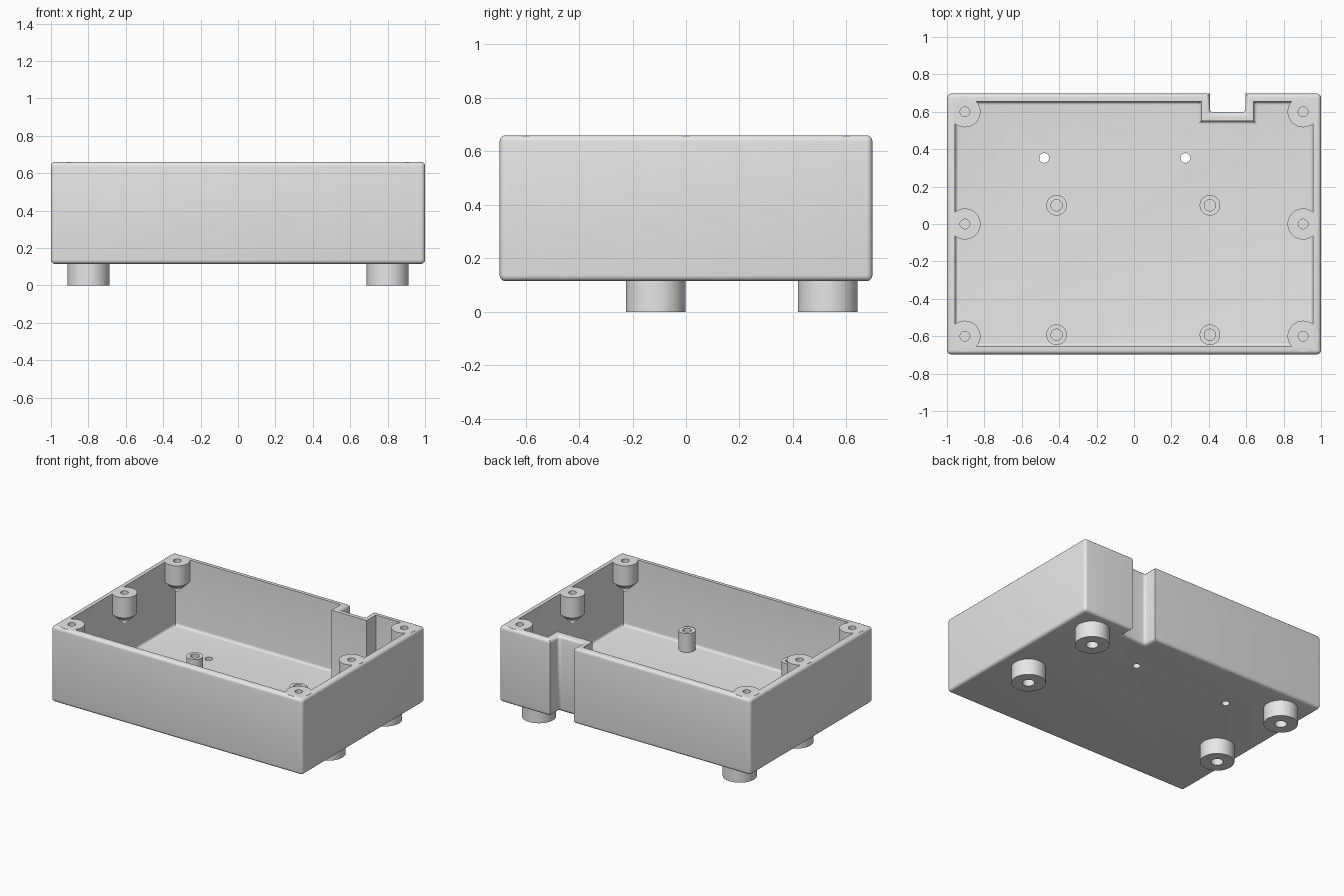
import bpy
import bmesh
import math
from mathutils import Vector

if "Cube" in bpy.data.objects:
    bpy.data.objects.remove(bpy.data.objects["Cube"])

grey = bpy.data.materials.new("light grey plastic")
grey.use_nodes = True
grey.diffuse_color = (0.8, 0.8, 0.8, 1)
grey.node_tree.nodes["Principled BSDF"].inputs["Base Color"].default_value = (0.8, 0.8, 0.8, 1)

BOTTOM, TOP, FLOOR = 0.115, 0.66, 0.16


def finish(bm, name):
    bmesh.ops.recalc_face_normals(bm, faces=bm.faces)
    mesh = bpy.data.meshes.new(name)
    bm.to_mesh(mesh)
    bm.free()
    mesh.materials.append(grey)
    obj = bpy.data.objects.new(name, mesh)
    bpy.context.collection.objects.link(obj)
    return obj


def activate(obj):
    bpy.ops.object.select_all(action='DESELECT')
    obj.select_set(True)
    bpy.context.view_layer.objects.active = obj


def smooth(obj):
    activate(obj)
    bpy.ops.object.shade_smooth_by_angle(angle=math.radians(35))


def notched_prism(name, hx, hy, x0, x1, notch_y, z0, z1, rounded, radius):
    """Rectangle with a notch in its back side, extruded upward and rounded."""
    outline = [(-hx, -hy), (hx, -hy), (hx, hy), (x1, hy),
               (x1, notch_y), (x0, notch_y), (x0, hy), (-hx, hy)]
    bm = bmesh.new()
    base = bm.faces.new([bm.verts.new((x, y, z0)) for x, y in outline])
    ext = bmesh.ops.extrude_face_region(bm, geom=[base])
    for v in ext["geom"]:
        if isinstance(v, bmesh.types.BMVert):
            v.co.z = z1
    bmesh.ops.recalc_face_normals(bm, faces=bm.faces)
    edges = [e for e in bm.edges if rounded(e.verts[0].co, e.verts[1].co)]
    bmesh.ops.bevel(bm, geom=edges, offset=radius, segments=5,
                    profile=0.5, affect='EDGES')
    return finish(bm, name)


def lathe(name, profile, x, y):
    """Spin a closed (radius, height) profile about a vertical axis."""
    bm = bmesh.new()
    verts = [bm.verts.new((r, 0, z)) for r, z in profile]
    edges = [bm.edges.new(pair) for pair in zip(verts, verts[1:])]
    bmesh.ops.spin(bm, geom=verts + edges, cent=(0, 0, 0), axis=(0, 0, 1),
                   angle=math.tau, steps=48, use_merge=True)
    bmesh.ops.remove_doubles(bm, verts=bm.verts, dist=1e-5)
    bmesh.ops.translate(bm, verts=bm.verts, vec=Vector((x, y, 0)))
    return finish(bm, name)


def cut(target, cutter):
    cutter.hide_render = True
    mod = target.modifiers.new("cut", 'BOOLEAN')
    mod.operation = 'DIFFERENCE'
    mod.solver = 'EXACT'
    mod.object = cutter
    activate(target)
    bpy.ops.object.modifier_apply(modifier=mod.name)
    bpy.data.objects.remove(cutter)


# Outer shell: every edge rounded except the two upright notch mouth edges
HY = 0.697


def shell_edge(a, b):
    upright = abs(a.z - b.z) > 0.1
    return not (upright and a.y > HY - 0.01 and 0 < a.x < 0.9)


tray = notched_prism("tray_shell", 1.0, HY, 0.405, 0.595, 0.595,
                     BOTTOM, TOP, shell_edge, 0.022)

# Cavity: only the floor edges are rounded
cavity = notched_prism("cavity_cutter", 0.957, 0.655, 0.36, 0.64, 0.55, FLOOR, 0.8,
                       lambda a, b: max(a.z, b.z) < FLOOR + 0.01, 0.02)
cut(tray, cavity)

# Two through holes in the floor
for hole_x in (-0.48, 0.275):
    cut(tray, lathe("hole_cutter", [(0, 0.05), (0.026, 0.05), (0.026, 0.25), (0, 0.25)],
                    hole_x, 0.353))
smooth(tray)

# Lid screw bosses with conical undersides
boss = [(0, TOP - 0.13), (0.026, TOP - 0.13), (0.026, TOP), (0.083, TOP),
        (0.083, TOP - 0.145), (0, TOP - 0.228)]
# Board standoffs on the floor
standoff = [(0, FLOOR + 0.01), (0.03, FLOOR + 0.01), (0.03, 0.295), (0.055, 0.295),
            (0.055, FLOOR - 0.01), (0, FLOOR - 0.01)]
# Hollow feet
foot = [(0, 0.1), (0.04, 0.1), (0.04, 0), (0.112, 0), (0.112, 0.125), (0, 0.125)]

for side, sx in (("right", -1), ("left", 1)):
    for row, y in (("front", -0.6), ("middle", 0), ("back", 0.6)):
        smooth(lathe(f"screw_boss_{row}_{side}", boss, sx * 0.904, y))
    for row, y in (("front", -0.592), ("back", 0.1)):
        smooth(lathe(f"standoff_{row}_{side}", standoff, sx * 0.41 - 0.004, y))
    for row, y in (("front", -0.113), ("back", 0.53)):
        smooth(lathe(f"foot_{row}_{side}", foot, sx * 0.8, y))
